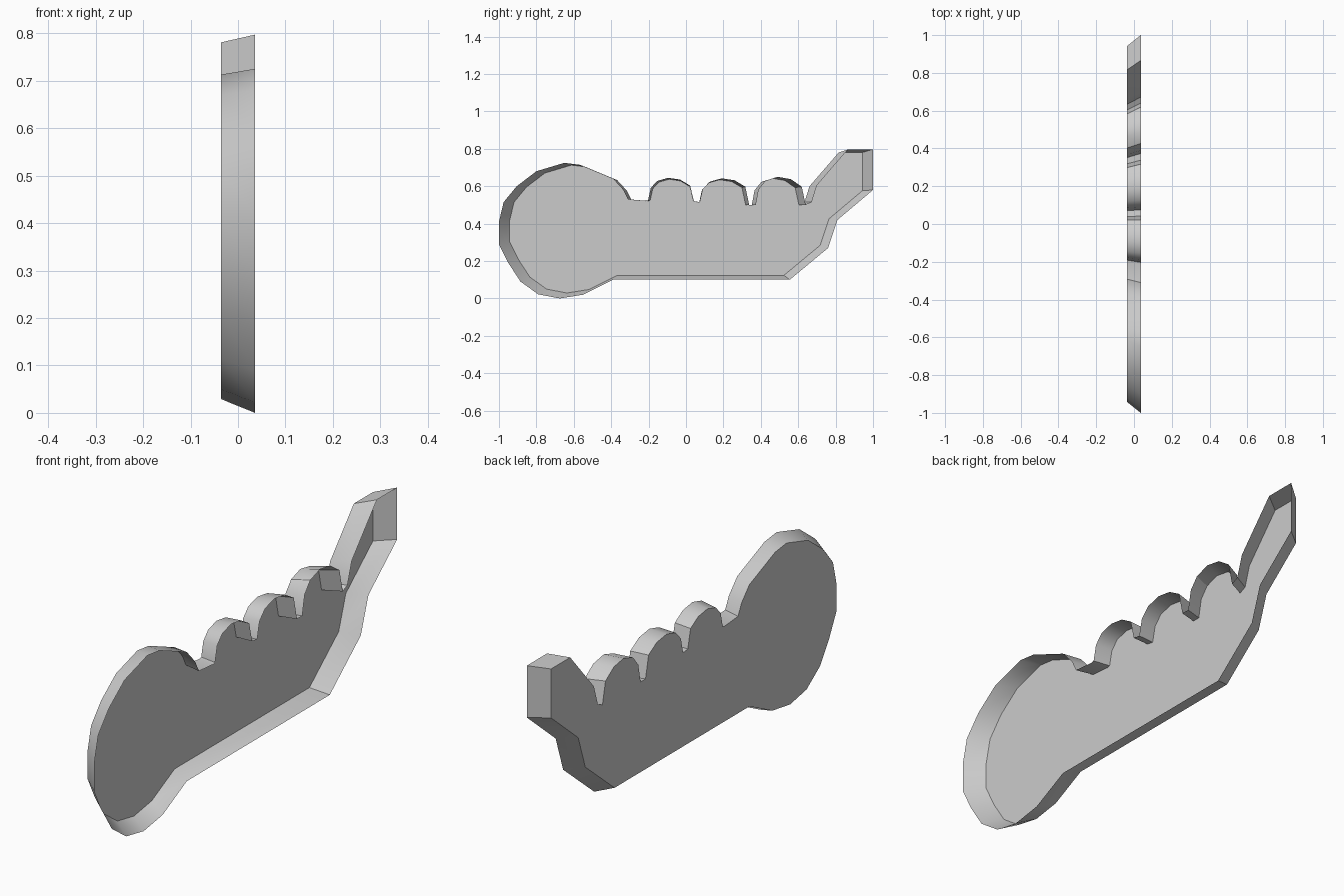
import bpy, bmesh

if "Cube" in bpy.data.objects:
    bpy.data.objects.remove(bpy.data.objects["Cube"])

# Outline (y, z) of the wide open rim, clockwise from the lower front corner
round_end = [(0.555, 0.10), (-0.39, 0.10), (-0.55, 0.02), (-0.675, 0), (-0.79, 0.022),
             (-0.885, 0.09), (-0.95, 0.19), (-1, 0.29), (-1, 0.41), (-0.975, 0.515),
             (-0.905, 0.60), (-0.80, 0.68), (-0.65, 0.725), (-0.57, 0.715),
             (-0.39, 0.64), (-0.335, 0.58), (-0.31, 0.53), (-0.215, 0.522)]
tail = [(0.672, 0.515), (0.70, 0.605), (0.866, 0.797), (1, 0.797),
        (1, 0.58), (0.81, 0.42), (0.76, 0.27)]


def bump(y0, y1, z0, z1, top):
    """Rounded knuckle between two notches."""
    shape = [(0.06, 0.55), (0.20, 0.86), (0.44, 1), (0.70, 0.92), (0.92, 0.65)]
    low = max(z0, z1)
    pts = [(y0 + t * (y1 - y0), low + h * (top - low)) for t, h in shape]
    return [(y0, z0)] + pts + [(y1, z1)]


outline = (round_end
           + bump(-0.203, 0.042, 0.525, 0.52, 0.645)
           + bump(0.075, 0.338, 0.515, 0.50, 0.642)
           + bump(0.373, 0.640, 0.50, 0.50, 0.650)
           + tail)

# Shallow tray: closed small face on -x, tapered walls, open on +x
S, CZ, HX = 0.943, 0.51, 0.036
bm = bmesh.new()
rim = [bm.verts.new((HX, y, z)) for y, z in outline]
back = [bm.verts.new((-HX, y * S, CZ + (z - CZ) * S)) for y, z in outline]
n = len(outline)
for i in range(n):
    j = (i + 1) % n
    bm.faces.new((rim[i], rim[j], back[j], back[i]))
floor = bm.faces.new(back)
bmesh.ops.recalc_face_normals(bm, faces=bm.faces[:])
floor.normal_update()
if floor.normal.x > 0:
    bmesh.ops.reverse_faces(bm, faces=bm.faces[:])

mesh = bpy.data.meshes.new("knuckle_handle_shell")
bm.to_mesh(mesh)
bm.free()
obj = bpy.data.objects.new("knuckle_handle_shell", mesh)
bpy.context.collection.objects.link(obj)
bpy.context.view_layer.objects.active = obj
obj.select_set(True)
bpy.ops.object.shade_smooth_by_angle(angle=0.6)
